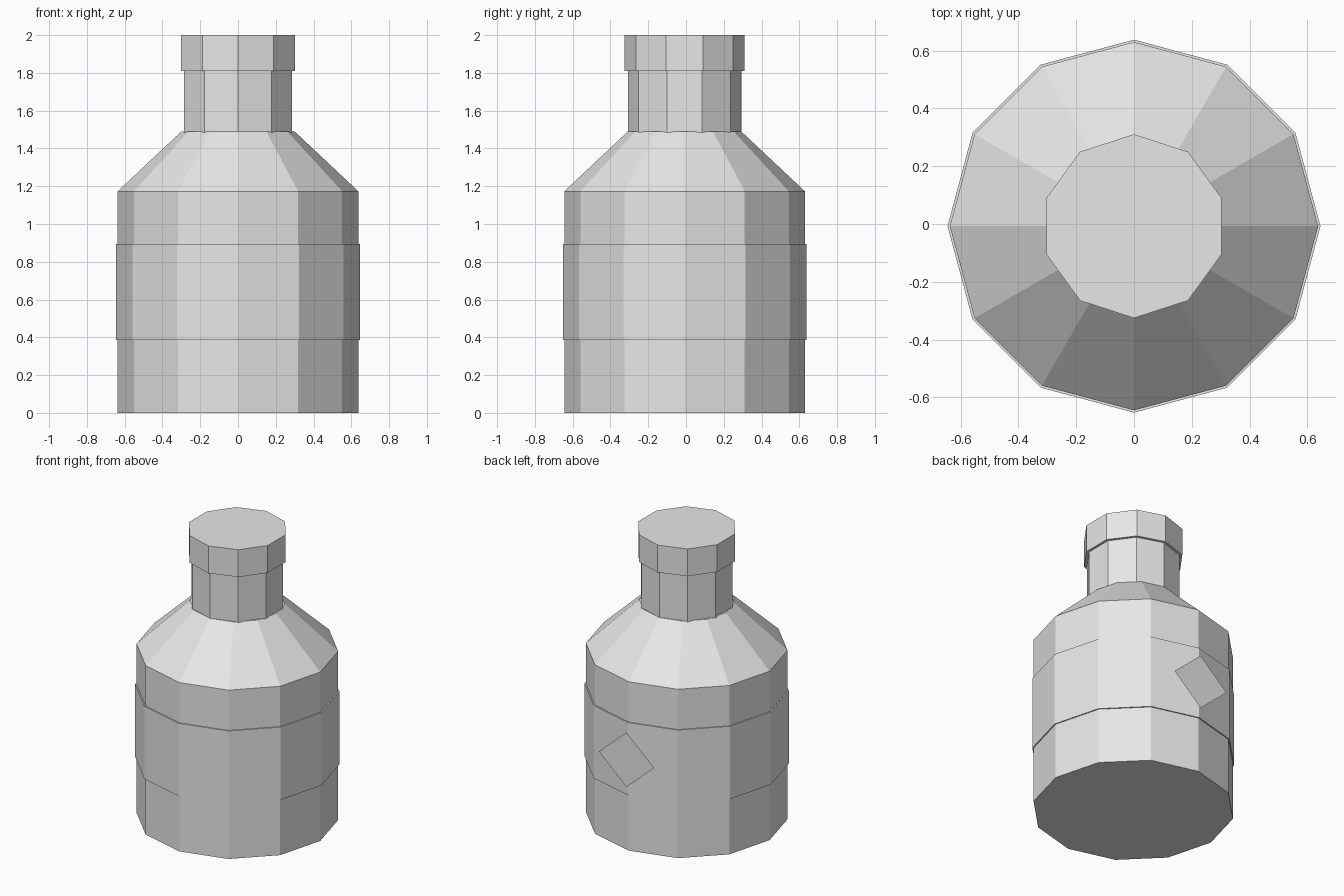
import bpy
import bmesh
from math import cos, sin, pi

if "Cube" in bpy.data.objects:
    bpy.data.objects.remove(bpy.data.objects["Cube"], do_unlink=True)

AXIS_Y = -0.0075  # bottle axis, offset by the label standing proud of the back

grey = bpy.data.materials.new("plain_grey")
grey.use_nodes = True
grey.diffuse_color = (0.8, 0.8, 0.8, 1)
grey.node_tree.nodes["Principled BSDF"].inputs["Base Color"].default_value = (0.8, 0.8, 0.8, 1)


def add_object(name, bm):
    mesh = bpy.data.meshes.new(name)
    bm.to_mesh(mesh)
    bm.free()
    mesh.materials.append(grey)
    obj = bpy.data.objects.new(name, mesh)
    bpy.context.collection.objects.link(obj)
    return obj


def lathe(name, sides, profile, closed=False):
    """Turn (radius, z) points into a faceted part with one corner facing the back."""
    bm = bmesh.new()
    rings = []
    for r, z in profile:
        angles = [pi / 2 + 2 * pi * i / sides for i in range(sides)]
        rings.append([bm.verts.new((r * cos(a), AXIS_Y + r * sin(a), z)) for a in angles])
    pairs = list(zip(rings, rings[1:]))
    if closed:
        pairs.append((rings[-1], rings[0]))
    else:
        bm.faces.new(rings[0][::-1])
        bm.faces.new(rings[-1])
    for low, high in pairs:
        for i in range(sides):
            j = (i + 1) % sides
            bm.faces.new((low[i], low[j], high[j], high[i]))
    bmesh.ops.recalc_face_normals(bm, faces=bm.faces)
    return add_object(name, bm)


# Body with sloping shoulder
lathe("body", 12, [(0.637, 0), (0.637, 1.173), (0.30, 1.49)])

# Thin band wrapped round the body
lathe("label_band", 12, [(0.637, 0.387), (0.645, 0.387), (0.645, 0.893), (0.637, 0.893)], closed=True)

# Neck and stopper
lathe("neck", 10, [(0.30, 1.485), (0.30, 1.81)])
lathe("cap", 10, [(0.318, 1.81), (0.318, 2.0)])

# Flat diamond label on the back
bm = bmesh.new()
corners = [(0.213, 0), (0, -0.19), (-0.213, 0), (0, 0.19)]
bm.faces.new([bm.verts.new((x, 0.6525, 0.64 + z)) for x, z in corners])
bm.normal_update()
for face in bm.faces:
    if face.normal.y < 0:
        face.normal_flip()
add_object("diamond_label", bm)
